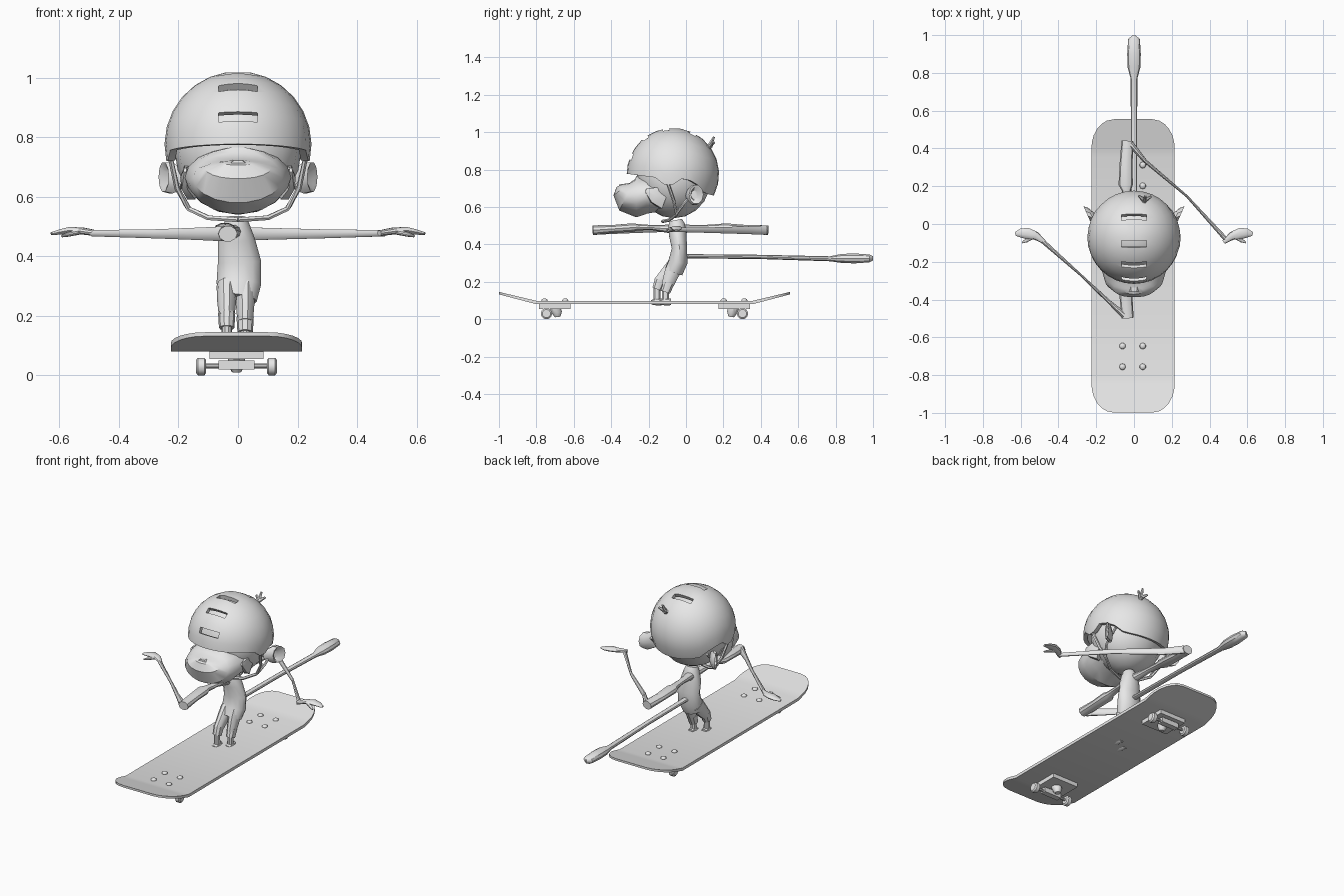
import bpy, bmesh
from math import sin, cos, pi, sqrt, radians, acos
from mathutils import Vector

cube = bpy.data.objects.get("Cube")
if cube:
    bpy.data.objects.remove(cube)

grey = bpy.data.materials.new("plain_grey")
grey.use_nodes = True
grey.diffuse_color = (0.8, 0.8, 0.8, 1)
grey.node_tree.nodes["Principled BSDF"].inputs["Base Color"].default_value = (0.8, 0.8, 0.8, 1)
parts = []


def finish(obj, name):
    obj.name = name
    obj.data.materials.append(grey)
    parts.append(obj)
    return obj


def skin(name, rings, caps=True):
    """Bridge a list of closed point rings into a surface."""
    bm = bmesh.new()
    rows = [[bm.verts.new(p) for p in ring] for ring in rings]
    n = len(rows[0])
    for a, b in zip(rows, rows[1:]):
        for i in range(n):
            j = (i + 1) % n
            bm.faces.new((a[i], a[j], b[j], b[i]))
    if caps:
        bm.faces.new(rows[0])
        bm.faces.new(rows[-1][::-1])
    bmesh.ops.recalc_face_normals(bm, faces=bm.faces)
    mesh = bpy.data.meshes.new(name)
    bm.to_mesh(mesh)
    bm.free()
    obj = bpy.data.objects.new(name, mesh)
    bpy.context.collection.objects.link(obj)
    return finish(obj, name)


def loft(name, pts, up=(0, 0, 1), n=10, axis=None):
    """Tube through (x, y, z, half width, half height) stations."""
    rings = []
    for i, (x, y, z, a, b) in enumerate(pts):
        before, after = pts[max(i - 1, 0)], pts[min(i + 1, len(pts) - 1)]
        t = Vector(axis) if axis else Vector(after[:3]) - Vector(before[:3])
        side = t.cross(Vector(up)).normalized()
        top = side.cross(t).normalized()
        rings.append([Vector((x, y, z)) + side * a * cos(k * 2 * pi / n)
                      + top * b * sin(k * 2 * pi / n) for k in range(n)])
    return skin(name, rings)


def rod(name, pts, r, n=8):
    return loft(name, [(*p, r, r) for p in pts], n=n)


def box(name, loc, size, rot=0):
    bpy.ops.mesh.primitive_cube_add(size=1, location=loc, rotation=(rot, 0, 0))
    bpy.context.object.scale = size
    return finish(bpy.context.object, name)


def ball(name, loc, size, seg=16, rings=10):
    bpy.ops.mesh.primitive_uv_sphere_add(segments=seg, ring_count=rings, location=loc)
    bpy.context.object.scale = size
    return finish(bpy.context.object, name)


# Deck: rectangular sections with rounded corners and kicked-up ends
MID, HALF = -0.222, 0.777
near = [0, 0.008, 0.025, 0.05, 0.085, 0.12, 0.15, 0.2]
sections = [(MID - HALF + d, d) for d in near] + [(MID + HALF - d, d) for d in near[::-1]]
rings = []
for y, d in sections:
    u = 1 - min(d / 0.15, 1)
    w = 0.1 + 0.12 * sqrt(1 - u * u)
    kick = 0.05 * (1 - d / 0.2)
    low, high = 0.08 + kick * 1.05, 0.098 + kick * 0.95
    rings.append([(-0.005 - w, y, low), (w - 0.005, y, low),
                  (w - 0.005, y, high), (-0.005 - w, y, high)])
skin("deck", rings)

# Trucks, wheels and bolts
for end, s in (("front", -1), ("rear", 1)):
    cy = MID + s * 0.479
    ay = cy + s * 0.045
    box(end + "_base_plate", (-0.005, cy, 0.068), (0.18, 0.168, 0.026))
    box(end + "_hanger", (-0.005, ay, 0.035), (0.12, 0.035, 0.03))
    rod(end + "_axle", [(-0.13, ay, 0.032), (0.12, ay, 0.032)], 0.008)
    loft(end + "_kingpin", [(-0.005, cy, 0.065, 0.03, 0.03),
                            (-0.005, cy - s * 0.012, 0.035, 0.028, 0.028),
                            (-0.005, cy - s * 0.015, 0.012, 0.016, 0.016)], up=(0, 1, 0))
    for x in (-0.124, 0.114):
        loft(end + "_wheel", [(x + dx, ay, 0.03, r, r) for dx, r in
                              ((-0.017, 0.022), (-0.011, 0.03), (0.011, 0.03), (0.017, 0.022))], n=14)
        for dy in (-0.055, 0.055):
            ball(end + "_bolt", (x * 0.45 - 0.005, cy + dy, 0.1), (0.017, 0.017, 0.011), 10, 6)

# Torso, legs and feet
loft("torso", [(-0.005, -0.055, 0.53, 0.035, 0.035), (-0.005, -0.05, 0.505, 0.045, 0.045),
               (-0.005, -0.045, 0.455, 0.062, 0.048), (0.005, -0.035, 0.38, 0.073, 0.042),
               (0.003, -0.042, 0.31, 0.075, 0.052), (-0.003, -0.065, 0.255, 0.066, 0.05)],
     up=(0, 1, 0), n=14)
for name, x, y, z in (("right", -0.038, -0.155, 0.16), ("left", 0.024, -0.11, 0.145)):
    loft(name + "_leg", [(x, -0.05, 0.3, 0.034, 0.045), (x, y * 0.4 - 0.03, 0.25, 0.032, 0.043),
                         (x, y + 0.01, z + 0.035, 0.026, 0.033)], up=(0, 1, 0))
    loft(name + "_cuff", [(x, y + 0.018, z + 0.05, 0.029, 0.032), (x, y, z, 0.026, 0.027)], up=(0, 1, 0))
    loft(name + "_ankle", [(x, y, z + 0.02, 0.017, 0.018), (x, y, 0.1, 0.018, 0.02)], up=(0, 1, 0))
    loft(name + "_foot", [(x, y + 0.03, 0.092, 0.018, 0.018), (x, y, 0.094, 0.022, 0.022),
                          (x, y - 0.03, 0.09, 0.018, 0.013)])

# Arms: sleeve along the board, thin ribbon forearm out to the side
for name, s, ey in (("right", -1, -0.485), ("left", 1, 0.425)):
    dy = ey + 0.05

    def along(f):
        return -0.05 + f * dy
    loft(name + "_sleeve", [(-0.012, along(0), 0.48, 0.03, 0.028), (-0.03, along(0.3), 0.49, 0.02, 0.014),
                            (-0.04, along(0.48), 0.492, 0.024, 0.018), (-0.044, along(0.54), 0.49, 0.038, 0.024),
                            (-0.042, along(0.78), 0.483, 0.034, 0.022),
                            (-0.034, along(1.03), 0.476, 0.032, 0.027)])
    ex = -0.05 if s < 0 else -0.02
    loft(name + "_forearm", [(ex, ey, 0.476, 0.018, 0.026),
                             (ex + s * 0.08, ey + (-0.09 - ey) * 0.18, 0.476, 0.01, 0.022),
                             (s * 0.28, ey + (-0.09 - ey) * 0.54, 0.476, 0.006, 0.016),
                             (s * 0.49, -0.085, 0.478, 0.012, 0.011)])
    loft(name + "_hand", [(s * 0.475, -0.095, 0.478, 0.011, 0.01), (s * 0.52, -0.062, 0.485, 0.022, 0.012),
                          (s * 0.565, -0.05, 0.487, 0.03, 0.013), (s * 0.6, -0.048, 0.482, 0.024, 0.009),
                          (s * 0.628, -0.052, 0.476, 0.01, 0.005)])
    loft(name + "_thumb", [(s * 0.535, -0.065, 0.482, 0.014, 0.009), (s * 0.57, -0.088, 0.474, 0.01, 0.008),
                           (s * 0.592, -0.098, 0.468, 0.005, 0.004)])

# Tail with a bulb at its end
loft("tail", [(0, -0.03, 0.337, 0.018, 0.012), (0, 0.4, 0.333, 0.016, 0.012),
              (0, 0.77, 0.323, 0.018, 0.014), (0, 0.83, 0.325, 0.034, 0.025),
              (0, 0.9, 0.325, 0.036, 0.028), (0, 0.98, 0.325, 0.031, 0.022),
              (0, 1.0, 0.325, 0.005, 0.012)])

# Head, muzzle, nose and cheeks
C = Vector((0, -0.07, 0.775))
ball("head", (0, -0.065, 0.755), (0.213, 0.2, 0.215))
loft("muzzle", [(0, -0.14, 0.665, 0.175, 0.09), (0, -0.215, 0.665, 0.178, 0.102),
                (0, -0.265, 0.655, 0.165, 0.112), (0, -0.315, 0.665, 0.15, 0.095),
                (0, -0.345, 0.695, 0.11, 0.055), (0, -0.354, 0.715, 0.05, 0.02)], n=18)
loft("nose", [(0, -0.335, 0.708, 0.035, 0.018), (0, -0.358, 0.712, 0.028, 0.012)], n=6)
for s, side in ((1, "left"), (-1, "right")):
    loft(side + "_cheek", [(s * 0.15, -0.12, 0.65, 0.03, 0.07), (s * 0.175, -0.17, 0.665, 0.02, 0.05),
                           (s * 0.178, -0.215, 0.69, 0.005, 0.01)], n=6)
    # Cupped ear
    loft(side + "_ear", [(s * 0.19, 0.025, 0.66, 0.03, 0.035), (s * 0.225, 0.045, 0.664, 0.045, 0.055),
                         (s * 0.25, 0.055, 0.667, 0.042, 0.052), (s * 0.246, 0.055, 0.667, 0.032, 0.04),
                         (s * 0.225, 0.045, 0.665, 0.02, 0.025)], axis=(s * 0.9, -0.4, 0))
    # Helmet straps
    rod(side + "_front_strap", [(s * 0.228, -0.1, 0.735), (s * 0.205, -0.065, 0.63),
                                (s * 0.165, -0.05, 0.56), (s * 0.1, -0.09, 0.53), (0, -0.125, 0.523)], 0.009, 6)
    rod(side + "_back_strap", [(s * 0.195, 0.07, 0.7), (s * 0.2, -0.01, 0.62),
                               (s * 0.17, -0.05, 0.565)], 0.008, 6)


# Helmet: dome columns running down to a shaped rim
def rim(y):
    steps = [(-0.32, 0.778), (-0.16, 0.757), (-0.13, 0.72), (-0.06, 0.72),
             (-0.02, 0.752), (0.05, 0.735), (0.11, 0.675), (0.18, 0.66)]
    for (y0, z0), (y1, z1) in zip(steps, steps[1:]):
        if y <= y1:
            return z0 + (z1 - z0) * max(y - y0, 0) / (y1 - y0)
    return steps[-1][1]


R, COLS, ROWS = 0.247, 32, 8
rings = []
for r in range(ROWS):
    ring = []
    for k in range(COLS):
        az = 2 * pi * k / COLS
        full = acos((rim(C.y + R * sin(az)) - C.z) / R)
        f = 0.16 + (full - 0.16) * r / (ROWS - 1)
        ring.append(C + R * Vector((sin(f) * cos(az), sin(f) * sin(az), cos(f))))
    rings.append(ring)
helmet = skin("helmet", rings, caps=False)
bm = bmesh.new()
bm.from_mesh(helmet.data)
bm.verts.ensure_lookup_table()
bm.faces.new(bm.verts[:COLS])
bmesh.ops.recalc_face_normals(bm, faces=bm.faces)
if sum(f.normal.dot(f.calc_center_median() - C) for f in bm.faces) < 0:
    bmesh.ops.reverse_faces(bm, faces=bm.faces)
bm.to_mesh(helmet.data)
bm.free()
shell = helmet.modifiers.new("shell", "SOLIDIFY")
shell.thickness = 0.025
shell.offset = -1
bpy.context.view_layer.objects.active = helmet
bpy.ops.object.modifier_apply(modifier="shell")

# Vent slots cut along the crown
for angle in (0.46, -0.15, -0.65, -1.17):
    cutter = box("vent_cutter", C + 0.24 * Vector((0, sin(angle), cos(angle))),
                 (0.132, 0.034, 0.08), -angle)
    parts.remove(cutter)
    cut = helmet.modifiers.new("vent", "BOOLEAN")
    cut.operation = "DIFFERENCE"
    cut.solver = "EXACT"
    cut.object = cutter
    bpy.context.view_layer.objects.active = helmet
    bpy.ops.object.modifier_apply(modifier="vent")
    bpy.data.objects.remove(cutter)

# Little three-pronged sprout on the back of the helmet
loft("sprout_stem", [(0.05, 0.09, 0.9, 0.016, 0.016), (0.055, 0.135, 0.93, 0.012, 0.012)], n=8)
for tip in ((0.09, 0.145, 0.95), (0.025, 0.15, 0.945), (0.06, 0.15, 0.975)):
    loft("sprout_prong", [(0.055, 0.125, 0.925, 0.013, 0.013), (*tip, 0.006, 0.006)], n=6)

# Smooth shading with sharp edges kept
bpy.ops.object.select_all(action="DESELECT")
for obj in parts:
    obj.select_set(True)
bpy.context.view_layer.objects.active = helmet
bpy.ops.object.shade_smooth_by_angle(angle=radians(35))
